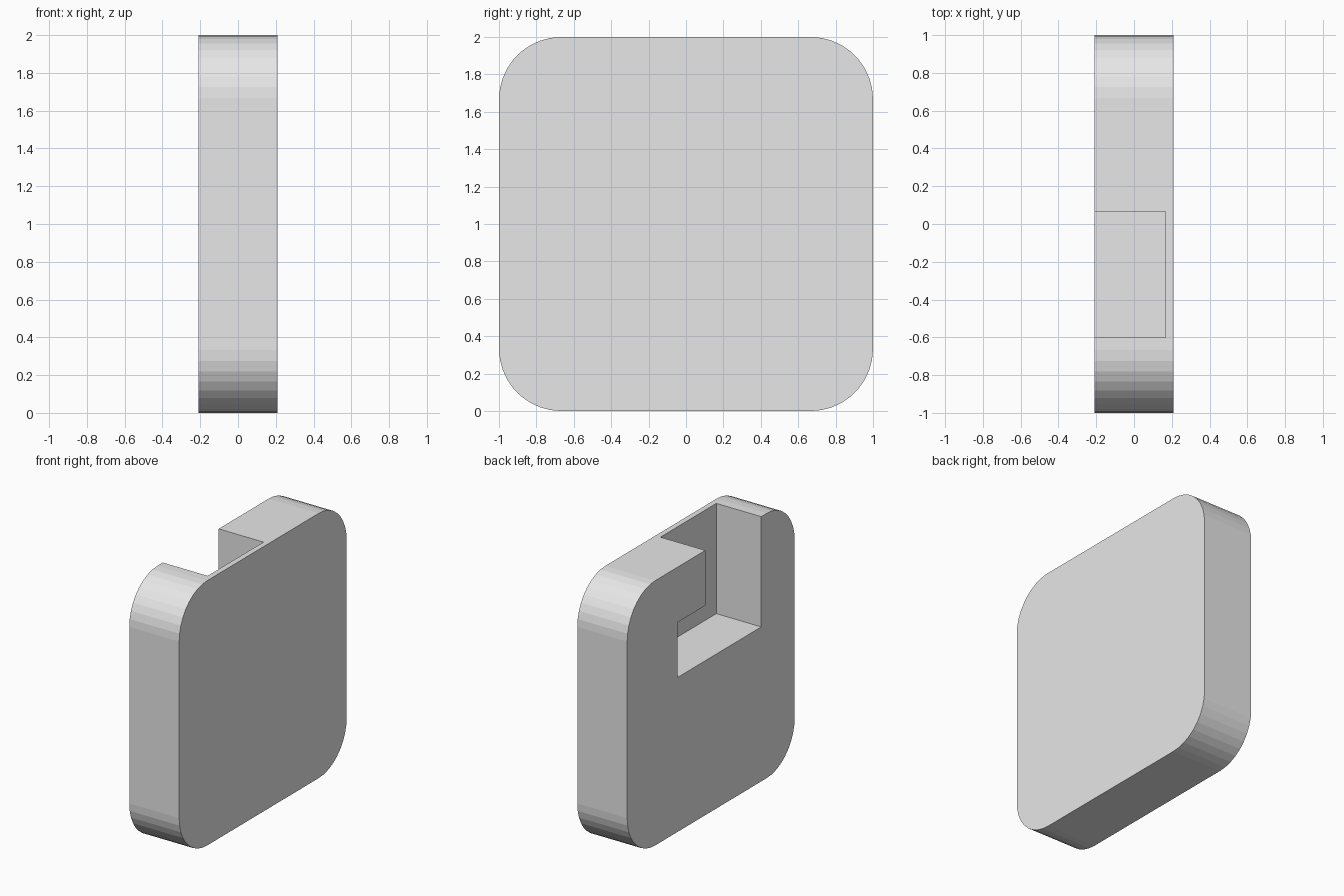
import bpy
import bmesh

default = bpy.data.objects.get("Cube")
if default:
    bpy.data.objects.remove(default, do_unlink=True)

SIZE, THICK, WALL = 2.0, 0.4167, 0.0417
RADIUS, STEPS = 1 / 3, 9

grey = bpy.data.materials.new("light_grey")
grey.use_nodes = True
colour = (0.8, 0.8, 0.8, 1)
grey.diffuse_color = colour
grey.node_tree.nodes["Principled BSDF"].inputs["Base Color"].default_value = colour


def extrude_profile(name, points, x0, x1):
    """Extrude a (y, z) outline from x0 to x1."""
    bm = bmesh.new()
    face = bm.faces.new([bm.verts.new((x0, y, z)) for y, z in points])
    grown = bmesh.ops.extrude_face_region(bm, geom=[face])
    verts = [v for v in grown["geom"] if isinstance(v, bmesh.types.BMVert)]
    bmesh.ops.translate(bm, verts=verts, vec=(x1 - x0, 0, 0))
    bmesh.ops.recalc_face_normals(bm, faces=bm.faces)
    mesh = bpy.data.meshes.new(name)
    bm.to_mesh(mesh)
    bm.free()
    mesh.materials.append(grey)
    obj = bpy.data.objects.new(name, mesh)
    bpy.context.collection.objects.link(obj)
    return obj


# Square slab, its four corners rounded around the thickness axis
half = SIZE / 2
slab = extrude_profile("rounded_slab",
                       [(-half, 0), (half, 0), (half, SIZE), (-half, SIZE)],
                       -THICK / 2, THICK / 2)
bm = bmesh.new()
bm.from_mesh(slab.data)
corners = [e for e in bm.edges if abs(e.verts[0].co.x - e.verts[1].co.x) > 0.1]
bmesh.ops.bevel(bm, geom=corners, offset=RADIUS, offset_type='OFFSET',
                segments=STEPS, profile=0.5, affect='EDGES')
bm.to_mesh(slab.data)
bm.free()

# L-shaped slot, open at the top and on the right side
right, neck, foot = -0.6, 0.067, 0.4
floor, step, above = 1.167, 1.583, SIZE + 0.2
slot = extrude_profile("slot_cutter",
                       [(right, floor), (foot, floor), (foot, step),
                        (neck, step), (neck, above), (right, above)],
                       -THICK, THICK / 2 - WALL)
slot.hide_render = True

cut = slab.modifiers.new("slot", 'BOOLEAN')
cut.operation = 'DIFFERENCE'
cut.solver = 'EXACT'
cut.object = slot
bpy.context.view_layer.objects.active = slab
bpy.ops.object.modifier_apply(modifier=cut.name)
bpy.data.objects.remove(slot, do_unlink=True)
